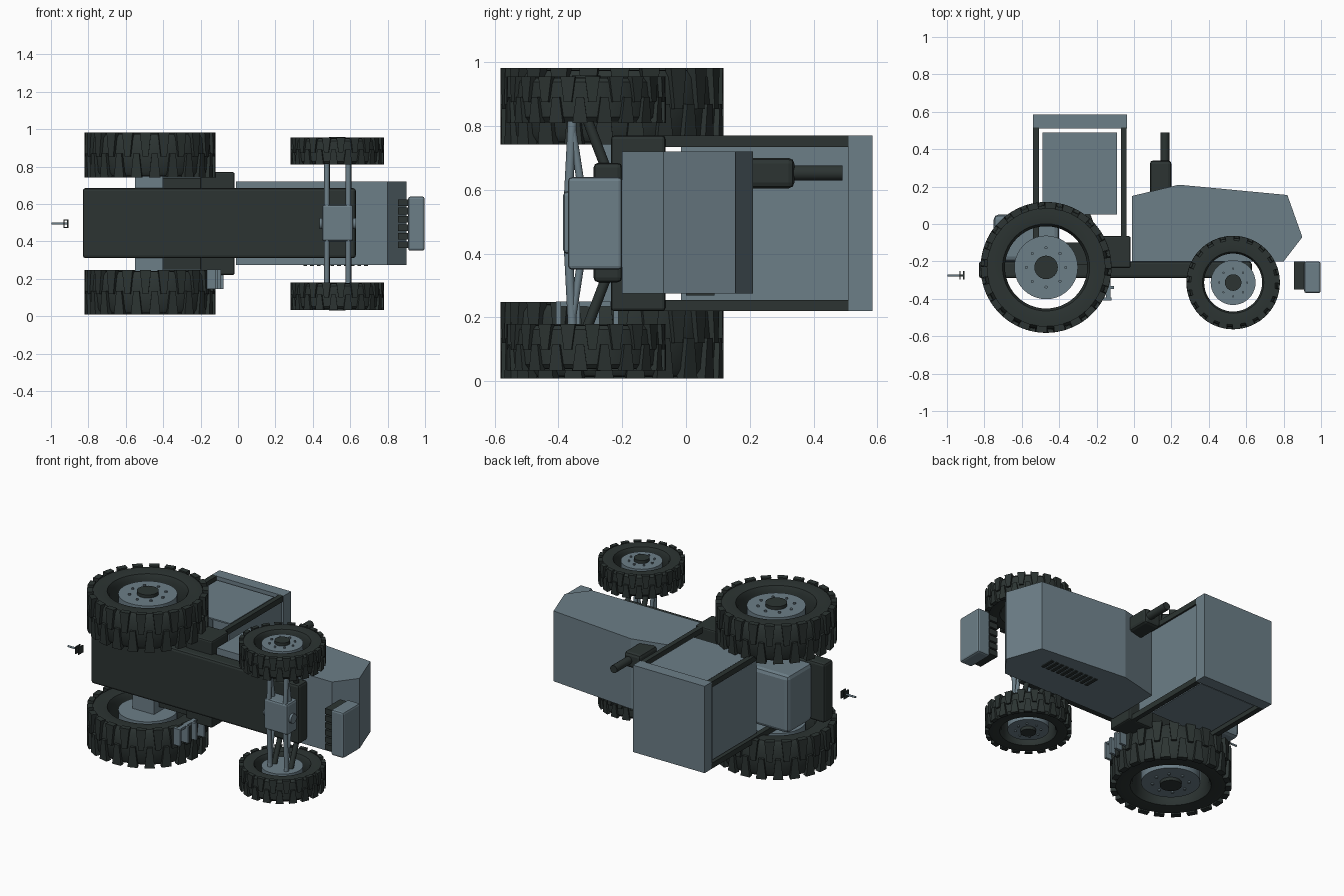
import bpy, bmesh, math
from mathutils import Vector, Matrix

if "Cube" in bpy.data.objects:
    bpy.data.objects.remove(bpy.data.objects["Cube"])

# The vehicle lies on its side: length along x, its own "up" along +y, width along z
MID = 0.495


def material(name, rgb):
    m = bpy.data.materials.new(name)
    m.diffuse_color = (*rgb, 1)
    m.use_nodes = True
    m.node_tree.nodes["Principled BSDF"].inputs["Base Color"].default_value = m.diffuse_color
    return m


GREY = material("slate grey", (0.15, 0.21, 0.245))
DARK = material("dark rubber", (0.025, 0.034, 0.032))


def finish(bm, name, mat, smooth=False):
    bmesh.ops.recalc_face_normals(bm, faces=bm.faces)
    me = bpy.data.meshes.new(name)
    bm.to_mesh(me)
    bm.free()
    me.materials.append(mat)
    ob = bpy.data.objects.new(name, me)
    bpy.context.collection.objects.link(ob)
    if smooth:
        bpy.ops.object.select_all(action='DESELECT')
        ob.select_set(True)
        bpy.context.view_layer.objects.active = ob
        bpy.ops.object.shade_smooth_by_angle(angle=math.radians(35))
    return ob


def bevel(bm, width):
    if width:
        bmesh.ops.bevel(bm, geom=bm.edges[:], offset=width, segments=2, profile=0.5, affect='EDGES')


def box(name, mat, x, y, z, bev=0.0):
    bm = bmesh.new()
    bmesh.ops.create_cube(bm, size=1)
    for v in bm.verts:
        v.co = [(r[0] + r[1]) / 2 + c * (r[1] - r[0]) for c, r in zip(v.co, (x, y, z))]
    bevel(bm, bev)
    return finish(bm, name, mat)


def both(name, mat, x, y, z, bev=0.0):
    # one box on each side of the centre plane
    box(name + "_left", mat, x, y, z, bev)
    box(name + "_right", mat, x, y, (2 * MID - z[1], 2 * MID - z[0]), bev)


def rod(name, mat, a, b, r, n=16):
    a, b = Vector(a), Vector(b)
    d = b - a
    bm = bmesh.new()
    bmesh.ops.create_cone(bm, cap_ends=True, segments=n, radius1=r, radius2=r, depth=d.length,
                          matrix=Matrix.Translation((a + b) / 2) @ d.to_track_quat('Z', 'Y').to_matrix().to_4x4())
    return finish(bm, name, mat, True)


def extrude_profile(name, mat, pts, z0, z1, bev=0.0):
    bm = bmesh.new()
    f = bm.faces.new([bm.verts.new((x, y, z0)) for x, y in pts])
    r = bmesh.ops.extrude_face_region(bm, geom=[f])
    for v in r['geom']:
        if isinstance(v, bmesh.types.BMVert):
            v.co.z = z1
    bevel(bm, bev)
    return finish(bm, name, mat)


def lathe(name, mat, profile, centre, n=48):
    # closed ring of (radius, offset) points turned around z
    bm = bmesh.new()
    rings = []
    for i in range(n):
        a = 2 * math.pi * i / n
        rings.append([bm.verts.new((centre[0] + r * math.cos(a), centre[1] + r * math.sin(a), centre[2] + w))
                      for r, w in profile])
    k = len(profile)
    for i in range(n):
        p, q = rings[i], rings[(i + 1) % n]
        for j in range(k):
            bm.faces.new((p[j], p[(j + 1) % k], q[(j + 1) % k], q[j]))
    return finish(bm, name, mat, True)


def tread(name, centre, R, half, n):
    # two staggered rows of tapered lugs
    bm = bmesh.new()
    step = 2 * math.pi / n
    for s in (-1, 1):
        for i in range(n):
            a = step * (i + (0.25 if s > 0 else -0.25))
            vs = []
            for r in (R * 0.9, R):
                for w, t in ((-0.008, 0.16), (half, 0.30)):
                    for e in (-1, 1):
                        b = a + e * t * step
                        vs.append(bm.verts.new((centre[0] + r * math.cos(b), centre[1] + r * math.sin(b),
                                                centre[2] + s * w)))
            for f in ((0, 1, 3, 2), (4, 5, 7, 6), (0, 1, 5, 4), (2, 3, 7, 6), (0, 2, 6, 4), (1, 3, 7, 5)):
                bm.faces.new([vs[j] for j in f])
    return finish(bm, name, DARK)


def wheel(name, x, y, z, side, R, half, hub_r, hole_r, lugs):
    c = (x, y, z)
    prof = [(hole_r, 0.65), (hole_r * 1.06, 0.9), (R * 0.77, 0.95), (R * 0.90, 0.93), (R * 0.945, 0.75)]
    prof = [(r, w * half) for r, w in prof]
    lathe(name + "_tyre", DARK, prof + [(R * 0.955, 0)] + [(r, -w) for r, w in reversed(prof)], c)
    tread(name + "_tread", c, R, half, lugs)
    h = half * 0.76
    rod(name + "_hub", GREY, (x, y, z - h), (x, y, z + h), hub_r, 40)
    rod(name + "_cap", DARK, (x, y, z), (x, y, z + side * (h + 0.02)), hub_r * 0.37, 24)
    bm = bmesh.new()
    for i in range(8):
        a = math.pi * i / 4
        bmesh.ops.create_cone(bm, cap_ends=True, segments=6, radius1=hub_r * 0.05, radius2=hub_r * 0.05, depth=0.012,
                              matrix=Matrix.Translation((x + hub_r * 0.62 * math.cos(a), y + hub_r * 0.62 * math.sin(a),
                                                         z + side * (h + 0.003))))
    finish(bm, name + "_bolts", GREY)


# Wheels
for s, tag in ((1, "left"), (-1, "right")):
    wheel("rear_wheel_" + tag, -0.47, -0.232, MID + s * 0.367, s, 0.35, 0.12, 0.17, 0.22, 22)
    wheel("front_wheel_" + tag, 0.53, -0.313, MID + s * 0.388, s, 0.25, 0.073, 0.12, 0.155, 20)

# Chassis, rear body and rear axle
box("chassis", DARK, (-0.83, 0.63), (-0.29, -0.20), (0.31, 0.685), 0.015)
box("rear_body", GREY, (-0.75, -0.40), (-0.20, 0.05), (0.315, 0.68), 0.025)
box("rear_axle", GREY, (-0.55, -0.40), (-0.27, -0.17), (0.18, 0.81))

# Hood and side vents
extrude_profile("hood", GREY, [(-0.01, -0.20), (-0.01, 0.15), (0.24, 0.21), (0.82, 0.155), (0.90, -0.07), (0.80, -0.20)],
                0.275, 0.72)
for i in range(10):
    x = 0.35 + i * 0.036
    box(f"vent_slat_{i}", DARK, (x, x + 0.02), (0.0, 0.09), (0.269, 0.277))

# Front counterweight on its slats
box("counterweight", GREY, (0.91, 0.998), (-0.37, -0.20), (0.35, 0.64), 0.012)
for i in range(6):
    z = 0.365 + i * 0.045
    box(f"weight_bracket_{i}", DARK, (0.855, 0.915), (-0.35, -0.20), (z, z + 0.035))

# Exhaust
box("muffler", DARK, (0.085, 0.20), (0.13, 0.34), (0.605, 0.70), 0.018)
rod("exhaust_pipe", DARK, (0.165, 0.33, 0.653), (0.165, 0.49, 0.653), 0.024)

# Cab: floor, pillars, glass panels, roof
box("cab_floor", DARK, (-0.40, -0.15), (-0.22, -0.10), (0.25, 0.74))
box("cab_step_block", DARK, (-0.20, -0.018), (-0.235, -0.065), (0.22, 0.77), 0.01)
both("front_pillar", DARK, (-0.07, -0.04), (-0.08, 0.515), (0.735, 0.77))
both("rear_pillar", DARK, (-0.54, -0.507), (-0.20, 0.515), (0.735, 0.77))
both("side_window", GREY, (-0.49, -0.09), (0.05, 0.49), (0.748, 0.757))
box("windshield", GREY, (-0.06, -0.051), (-0.015, 0.515), (0.25, 0.74))
box("rear_window", GREY, (-0.528, -0.519), (0.05, 0.49), (0.265, 0.725))
box("roof", GREY, (-0.54, -0.037), (0.51, 0.585), (0.22, 0.77))

# Steering wheel and column
rod("steering_column", DARK, (-0.20, -0.08, MID), (-0.26, 0.08, MID), 0.015)
rod("steering_wheel", GREY, (-0.258, 0.078, MID), (-0.268, 0.084, MID), 0.055, 24)

# Entry steps on one side
for i in range(4):
    y = -0.40 + i * 0.06
    x = -0.165 + i * 0.014
    box(f"step_{i}", GREY, (x, x + 0.045), (y - 0.008, y + 0.008), (0.145, 0.25))
box("step_rail", GREY, (-0.15, -0.125), (-0.40, -0.20), (0.235, 0.25))

# Front axle block, link rods and support arms
box("axle_block", GREY, (0.45, 0.615), (-0.385, -0.28), (0.40, 0.595), 0.012)
rod("axle_pin", GREY, (0.435, -0.34, MID), (0.63, -0.34, MID), 0.03)
for x in (0.475, 0.59):
    for s in (-1, 1):
        tag = f"{'front' if x > 0.5 else 'back'}_{'left' if s > 0 else 'right'}"
        rod("lower_link_" + tag, GREY, (x, -0.37, MID + s * 0.06), (x, -0.355, MID + s * 0.35), 0.014)
        rod("upper_link_" + tag, GREY, (x, -0.32, MID + s * 0.06), (x, -0.365, MID + s * 0.35), 0.012)
        rod("support_arm_" + tag, DARK, (x, -0.25, MID + s * 0.17), (x, -0.315, MID + s * 0.34), 0.016)

# Rear hitch
rod("hitch_rod", GREY, (-0.998, -0.275, MID), (-0.915, -0.275, MID), 0.006)
for x in (-0.93, -0.91):
    box("hitch_plate", DARK, (x - 0.003, x + 0.003), (-0.298, -0.252), (MID - 0.023, MID + 0.023))
both("hitch_bar", DARK, (-0.93, -0.91), (-0.28, -0.27), (MID + 0.017, MID + 0.023))
